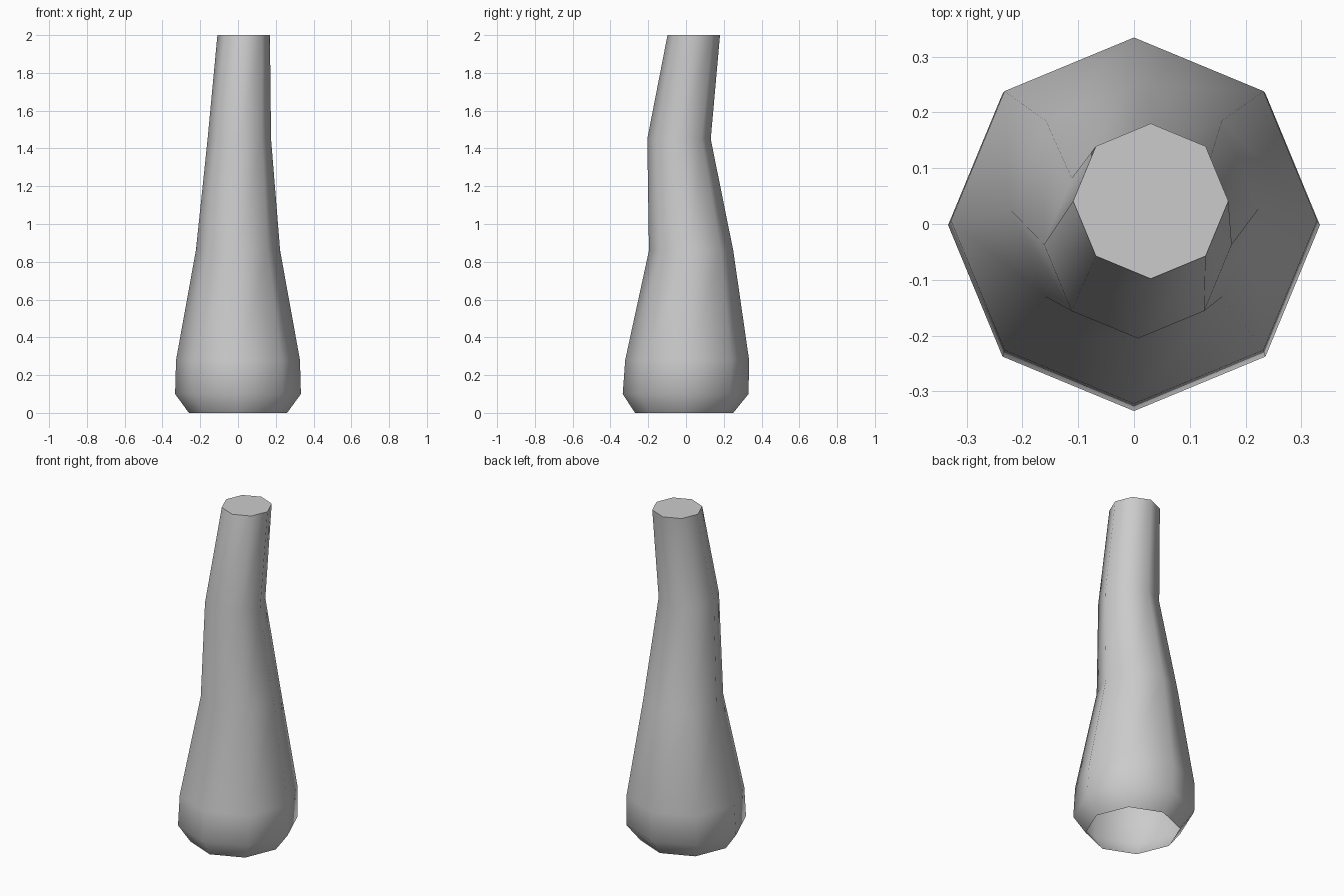
import bpy
import bmesh
from math import cos, sin, tau, radians

cube = bpy.data.objects.get("Cube")
if cube:
    bpy.data.objects.remove(cube, do_unlink=True)

# Plain grey
grey = bpy.data.materials.new("plain grey")
grey.use_nodes = True
colour = (0.6, 0.6, 0.6, 1)
grey.diffuse_color = colour
grey.node_tree.nodes["Principled BSDF"].inputs["Base Color"].default_value = colour

# Bent, tapering stem: centre x, centre y, height, radius of each ring
SIDES = 8
RINGS = [
    (0, -0.01, 0, 0.26),
    (0, -0.002, 0.1, 0.333),
    (0, 0.006, 0.28, 0.328),
    (0, 0.027, 0.86, 0.223),
    (0.007, -0.037, 1.45, 0.168),
    (0.03, 0.041, 2, 0.139),
]

bm = bmesh.new()
loops = [[bm.verts.new((x + r * cos(tau * i / SIDES), y + r * sin(tau * i / SIDES), z))
          for i in range(SIDES)] for x, y, z, r in RINGS]
for low, high in zip(loops, loops[1:]):
    for i in range(SIDES):
        j = (i + 1) % SIDES
        bm.faces.new((low[i], low[j], high[j], high[i]))

# Flat cut top; the base stays open
bm.faces.new(loops[-1])

mesh = bpy.data.meshes.new("bent_stem")
bm.to_mesh(mesh)
bm.free()
mesh.materials.append(grey)
stem = bpy.data.objects.new("bent_stem", mesh)
bpy.context.collection.objects.link(stem)

# Smooth sides with a sharp rim round the top
bpy.ops.object.select_all(action="DESELECT")
stem.select_set(True)
bpy.context.view_layer.objects.active = stem
bpy.ops.object.shade_smooth_by_angle(angle=radians(60))
